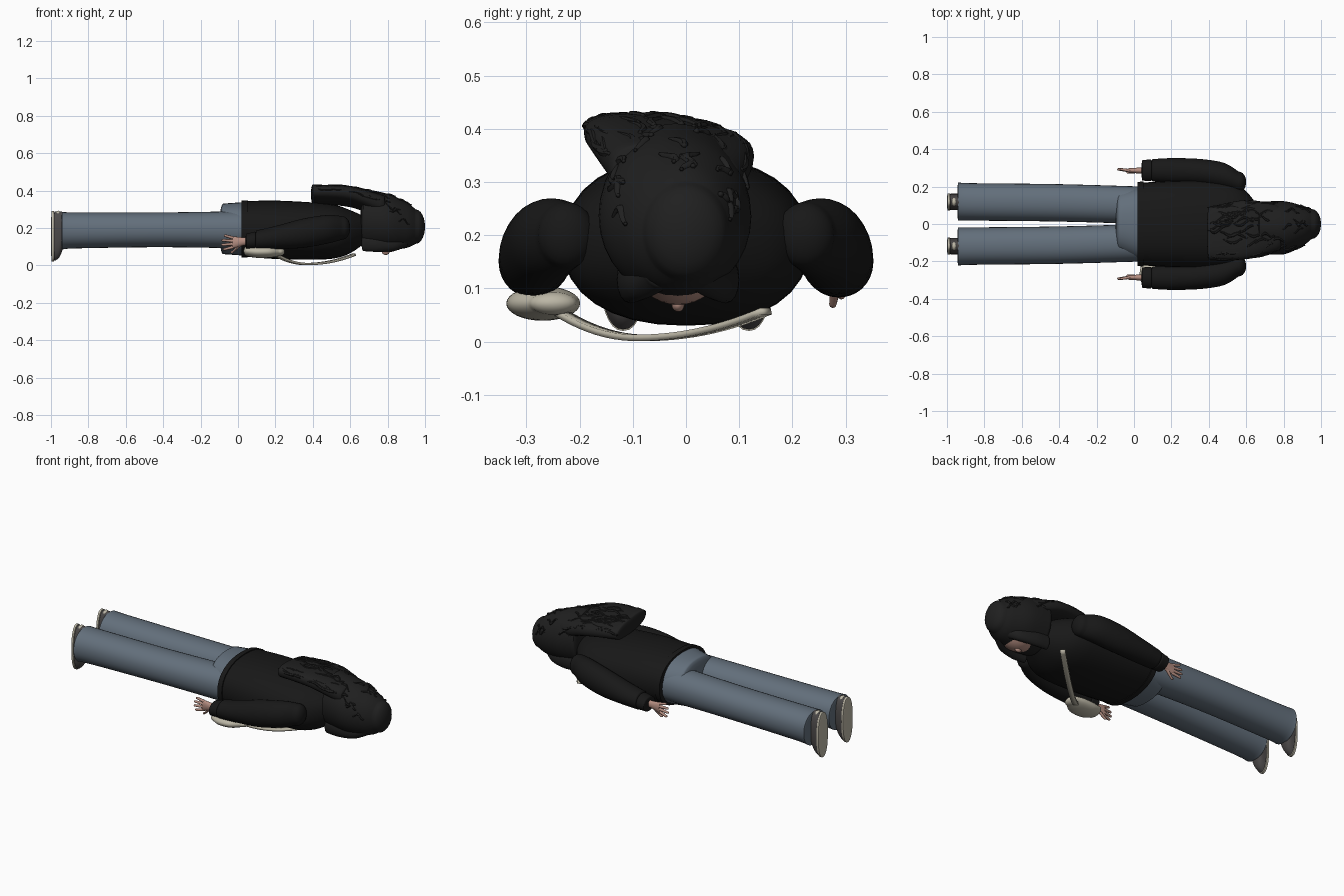
import bpy, bmesh, math, random
from mathutils import Vector

random.seed(4)
default_cube = bpy.data.objects.get("Cube")
if default_cube:
    bpy.data.objects.remove(default_cube, do_unlink=True)


def material(name, red, green, blue):
    mat = bpy.data.materials.new(name)
    mat.use_nodes = True
    mat.diffuse_color = (red, green, blue, 1)
    shader = mat.node_tree.nodes["Principled BSDF"]
    shader.inputs["Base Color"].default_value = mat.diffuse_color
    shader.inputs["Roughness"].default_value = .8
    return mat


hair_black = material("black hair", .014, .014, .014)
jacket_black = material("black cloth", .009, .009, .009)
denim = material("blue grey denim", .125, .16, .2)
skin = material("skin", .46, .27, .22)
cream = material("cream", .5, .47, .38)
shoe_grey = material("dark grey shoe", .07, .065, .065)


def finish(name, bm, mat):
    """Turn a bmesh into a smooth shaded object."""
    bmesh.ops.recalc_face_normals(bm, faces=bm.faces)
    mesh = bpy.data.meshes.new(name)
    bm.to_mesh(mesh)
    bm.free()
    mesh.materials.append(mat)
    part = bpy.data.objects.new(name, mesh)
    bpy.context.collection.objects.link(part)
    bpy.ops.object.select_all(action='DESELECT')
    part.select_set(True)
    bpy.context.view_layer.objects.active = part
    bpy.ops.object.shade_smooth_by_angle(angle=math.radians(50))
    return part


def blend(stations, steps=6):
    """Smooth curve through stations of (x, y, z, half width, half height)."""
    points = [Vector(s) for s in stations]
    points = [points[0]] + points + [points[-1]]
    result = []
    for before, a, b, after in zip(points, points[1:], points[2:], points[3:]):
        for step in range(steps):
            t = step / steps
            leave, arrive = (b - before) / 2, (after - a) / 2
            flat = a.lerp(b, t * t * (3 - 2 * t))
            result.append(flat + leave * t * (1 - t) ** 2 - arrive * t * t * (1 - t))
    return result + [points[-1]]


def dome(station, length):
    """Shrinking rings that round off an end."""
    result = []
    for step in range(1, 6):
        angle = step * math.pi / 11
        ring = station.copy()
        ring[0] += length * math.sin(angle)
        ring[3] *= math.cos(angle)
        ring[4] *= math.cos(angle)
        result.append(ring)
    return result


def add_loft(bm, stations, start=.01, end=.01, power=2, roll=0, side=1, sides=32):
    """Skin superellipse rings along x, with a dome on each end."""
    path = blend(stations)
    path = dome(path[0], -start)[::-1] + path + dome(path[-1], end)
    rings = []
    for x, cy, cz, width, height in path:
        ring = []
        for i in range(sides):
            angle = math.tau * i / sides
            c, s = math.cos(angle), math.sin(angle)
            y = width * math.copysign(abs(c) ** (2 / power), c)
            z = height * math.copysign(abs(s) ** (2 / power), s)
            ring.append(bm.verts.new((x, side * (cy + y), cz + z + roll * y)))
        rings.append(ring)
    for a, b in zip(rings, rings[1:]):
        for i in range(sides):
            bm.faces.new((a[i - 1], a[i], b[i], b[i - 1]))
    bm.faces.new(rings[0])
    bm.faces.new(rings[-1])


def loft(name, mat, stations, **options):
    bm = bmesh.new()
    add_loft(bm, stations, **options)
    return finish(name, bm, mat)


def ball(name, mat, centre, radii):
    bm = bmesh.new()
    bmesh.ops.create_uvsphere(bm, u_segments=32, v_segments=18, radius=1)
    bmesh.ops.scale(bm, vec=radii, verts=bm.verts)
    bmesh.ops.translate(bm, vec=centre, verts=bm.verts)
    return finish(name, mat=mat, bm=bm)


def hand(name, side):
    """Palm, four spread fingers and a thumb."""
    bm = bmesh.new()
    across = .286
    add_loft(bm, [(.06, across, .13, .014, .02), (.02, across, .127, .015, .023),
                  (-.03, across, .122, .012, .034)], side=side, sides=16)
    for finger, length in enumerate((.04, .05, .048, .036)):
        offset = finger - 1.5
        z = .122 + .017 * offset
        add_loft(bm, [(-.03 - length, across + .006, z + .007 * offset, .007, .007),
                      (-.03, across, z, .009, .009)], side=side, sides=8)
    add_loft(bm, [(-.03, .276, .07, .007, .007), (.015, .283, .112, .011, .011)],
             side=side, sides=8)
    finish(name, bm, skin)


# Jacket with a hem band
loft("jacket_body", jacket_black, [
    (.03, 0, .195, .22, .148), (.2, 0, .19, .23, .156), (.4, 0, .183, .232, .153),
    (.52, 0, .18, .22, .142), (.6, 0, .18, .175, .115), (.68, -.01, .19, .08, .07)],
    power=2.25)
loft("jacket_hem", jacket_black, [(.02, 0, .195, .225, .152), (.05, 0, .195, .227, .153)],
     start=.005, end=.005, power=2.25)

# Jeans seat
loft("hips", denim, [(-.08, .01, .195, .165, .135), (.06, 0, .195, .205, .145)],
     start=.02, power=2.4)

# Limbs, the same on each side
for word, side in (("left", 1), ("right", -1)):
    loft(word + "_trouser_leg", denim, [
        (-.94, .12, .185, .102, .1), (-.85, .118, .187, .1, .096),
        (-.4, .113, .19, .1, .093), (.05, .1, .19, .1, .1)],
        start=.005, power=2.15, side=side)
    loft(word + "_sleeve", jacket_black, [
        (.1, .287, .135, .06, .052), (.2, .285, .148, .067, .062),
        (.35, .278, .172, .07, .078), (.48, .257, .193, .07, .076),
        (.56, .225, .2, .055, .062)], end=.04, side=side)
    loft(word + "_cuff", jacket_black, [
        (.045, .287, .127, .055, .042), (.09, .287, .133, .058, .047)],
        start=.005, side=side)
    hand(word + "_hand", side)

    # Shoe standing on its cream sole
    middle = .118
    loft(word + "_sole", cream, [
        (-.996, middle, .155, .046, .135), (-.984, middle, .155, .046, .135)],
        start=.004, end=.004, power=2.3, side=side)
    loft(word + "_shoe_upper", shoe_grey, [
        (-.98, middle, .155, .044, .132), (-.95, middle, .17, .044, .118),
        (-.92, middle, .21, .042, .07)], power=2.3, side=side)
    ball(word + "_heel_patch", cream, (-.962, side * middle, .272), (.016, .022, .02))

# Head
loft("neck", skin, [(.6, -.01, .19, .06, .06), (.76, -.01, .18, .06, .07)])
ball("face", skin, (.795, -.015, .165), (.112, .092, .096))
ball("nose", skin, (.79, -.015, .07), (.02, .012, .014))

# Hair: a cap over the skull and a mass lying on the back
cap = [(.67, -.02, .25, .138, .16), (.8, -.02, .232, .142, .15),
       (.9, -.01, .215, .108, .122), (.95, 0, .207, .08, .092)]
tail = [(.4, -.05, .38, .14, .046), (.6, -.03, .367, .158, .05), (.78, -.02, .31, .12, .06)]
tail_roll = -.12
loft("hair_cap", hair_black, cap, start=.015, end=.05)
loft("hair_tail", hair_black, tail, power=2.6, roll=tail_roll)

# Fringe parted over the forehead
for word, side in (("left", 1), ("right", -1)):
    loft(word + "_fringe", hair_black, [
        (x, side * out - .015, z, width, height) for x, out, z, width, height in (
            (.67, .092, .12, .022, .044), (.75, .09, .115, .024, .043),
            (.84, .07, .112, .026, .034), (.9, .03, .13, .034, .03))], sides=16)

# Loose locks lying on the hair
bm = bmesh.new()
for guide, roll, count in ((tail, tail_roll, 48), (cap, 0, 22)):
    rings = blend(guide, steps=20)
    for _ in range(count):
        first = random.randrange(len(rings) - 12)
        angle = random.uniform(.05, .95) * math.pi
        phase = random.uniform(0, math.tau)
        span = random.randrange(8, 12)
        lock = []
        for i in range(0, span, 2):
            x, cy, cz, width, height = rings[first + i]
            turn = angle + .1 * math.sin(phase + i / 2)
            y = width * math.cos(turn)
            z = height * math.sin(turn) + roll * y
            thick = .003 + .005 * math.sin(math.pi * i / span)
            lock.append((x, cy + y, cz + z, thick, thick))
        add_loft(bm, lock, sides=6)
finish("hair_locks", bm, hair_black)

# Shoulder bag
loft("bag", cream, [(.05, -.268, .076, .052, .026), (.1, -.27, .072, .067, .032),
                    (.17, -.265, .072, .066, .031), (.22, -.25, .072, .045, .022)],
     start=.02, end=.03)

# Strap sagging across the chest
bm = bmesh.new()
low, count = .4, 24
points = []
for i in range(count + 1):
    t = i / count
    sag = (t - low) / (low if t < low else 1 - low)
    points.append(Vector((.2 + .42 * t, -.24 + .39 * t, .007 + .05 * sag * sag)))
across = (points[-1] - points[0]).cross(Vector((0, 0, 1))).normalized() * .014
edges = [(bm.verts.new(p + across), bm.verts.new(p - across)) for p in points]
for a, b in zip(edges, edges[1:]):
    bm.faces.new((a[0], a[1], b[1], b[0]))
strap = finish("bag_strap", bm, cream)
solid = strap.modifiers.new("thickness", 'SOLIDIFY')
solid.thickness = .012
solid.offset = 0
